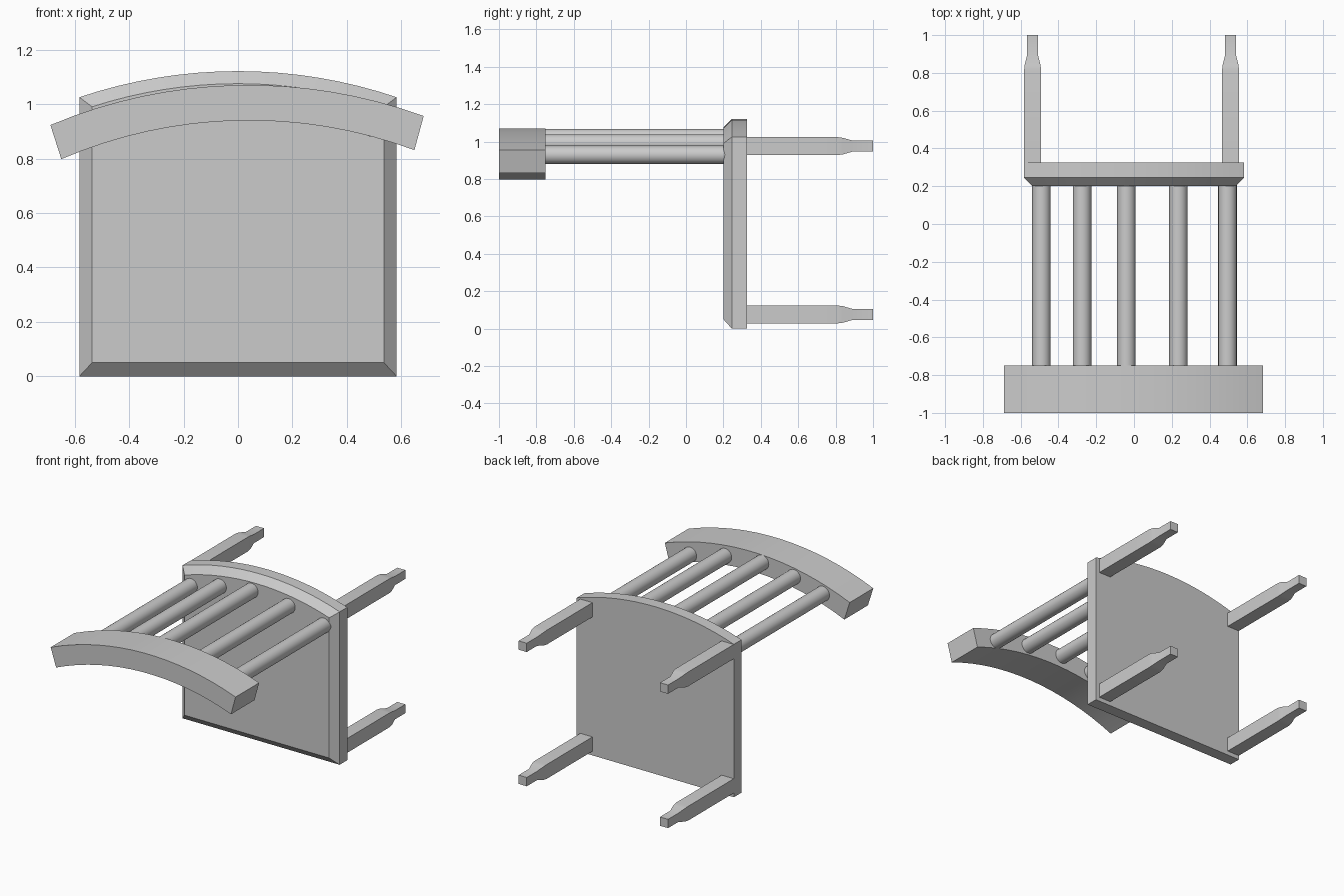
import bpy, bmesh, math
from mathutils import Vector

cube = bpy.data.objects.get("Cube")
if cube:
    bpy.data.objects.remove(cube, do_unlink=True)


def arc(a, b, sag, steps=16):
    """Points (x, z) on a circular arc from a to b, bulging upward by sag."""
    a, b = Vector(a), Vector(b)
    half = (b - a) / 2
    radius = (half.length ** 2 + sag ** 2) / (2 * sag)
    along = half.normalized()
    up = Vector((-along.y, along.x))
    centre = (a + b) / 2 + up * (sag - radius)
    sweep = math.asin(half.length / radius)
    angles = [sweep * (2 * i / steps - 1) for i in range(steps + 1)]
    return [centre + radius * (along * math.sin(t) + up * math.cos(t)) for t in angles]


def loft(name, sections):
    """Skin a closed solid through (y, outline) sections."""
    bm = bmesh.new()
    rings = [[bm.verts.new((x, y, z)) for x, z in outline] for y, outline in sections]
    for r, s in zip(rings, rings[1:]):
        n = len(r)
        for i in range(n):
            j = (i + 1) % n
            bm.faces.new((r[i], r[j], s[j], s[i]))
    bm.faces.new(rings[0])
    bm.faces.new(rings[-1])
    bmesh.ops.recalc_face_normals(bm, faces=bm.faces)
    mesh = bpy.data.meshes.new(name)
    bm.to_mesh(mesh)
    bm.free()
    obj = bpy.data.objects.new(name, mesh)
    bpy.context.collection.objects.link(obj)
    bpy.ops.object.select_all(action='DESELECT')
    obj.select_set(True)
    bpy.context.view_layer.objects.active = obj
    bpy.ops.object.shade_smooth_by_angle(angle=math.radians(25))
    return obj


def seat_outline(half, bottom, corner, sag):
    return [(half, bottom), (-half, bottom)] + arc((-half, corner), (half, corner), sag)


def square(x, z, w, h):
    return [(x + sx * w / 2, z + sz * h / 2)
            for sx, sz in ((-1, -1), (1, -1), (1, 1), (-1, 1))]


def circle(x, z, r, n=24):
    return [(x + r * math.cos(math.tau * i / n), z + r * math.sin(math.tau * i / n))
            for i in range(n)]


# Seat slab with a chamfered sitting face and bowed edge
full = seat_outline(0.583, 0, 1.025, 0.096)
inset = seat_outline(0.536, 0.05, 0.99, 0.085)
loft("seat", [(0.2, inset), (0.245, full), (0.325, full)])

# Curved, slightly tilted backrest rail
outer = arc((-0.689, 0.923), (0.682, 0.956), 0.13)
inner = arc((-0.649, 0.798), (0.648, 0.831), 0.125)
rail = outer + inner[::-1]
loft("backrest_rail", [(-1, rail), (-0.75, rail)])

# Round spindles between seat and rail
spindles = [(-0.49, 0.93), (-0.275, 0.985), (-0.04, 1.019), (0.235, 0.99), (0.495, 0.929)]
for i, (x, z) in enumerate(spindles):
    ring = circle(x, z, 0.049)
    loft(f"spindle_{i + 1}", [(-0.8, ring), (0.26, ring)])

# Square legs narrowing to slim feet
leg_profile = [(0.3, 0.09, 0.096), (0.81, 0.09, 0.096), (0.84, 0.085, 0.088),
               (0.89, 0.06, 0.059), (1.0, 0.06, 0.059)]
for side, x in (("right", -0.537), ("left", 0.511)):
    for end, z in (("back", 0.976), ("front", 0.076)):
        place = {"back": "spindle_side", "front": "open_side"}[end]
        loft(f"{side}_{place}_leg", [(y, square(x, z, w, h)) for y, w, h in leg_profile])
